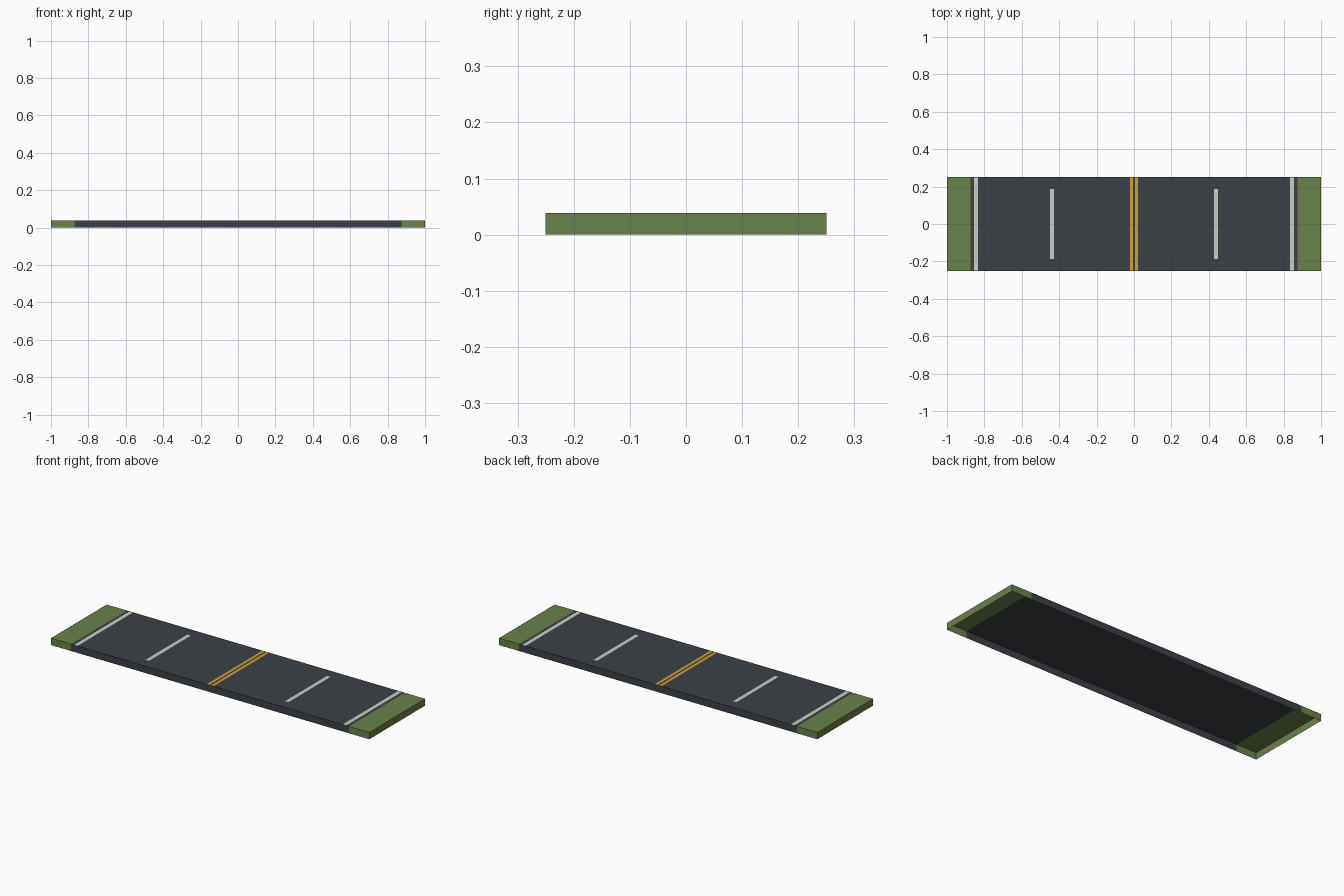
import bpy, bmesh

cube = bpy.data.objects.get("Cube")
if cube:
    bpy.data.objects.remove(cube, do_unlink=True)

HALF_LENGTH, ROAD_EDGE, HALF_DEPTH = 1.0, 0.873, 0.25
SURFACE, PAINT = 0.039, 0.0397


def material(name, rgb):
    m = bpy.data.materials.new(name)
    m.use_nodes = True
    m.diffuse_color = (*rgb, 1)
    bsdf = next(n for n in m.node_tree.nodes if n.type == 'BSDF_PRINCIPLED')
    bsdf.inputs["Base Color"].default_value = (*rgb, 1)
    bsdf.inputs["Roughness"].default_value = 0.9
    return m


asphalt = material("asphalt", (0.045, 0.051, 0.061))
grass = material("grass", (0.141, 0.223, 0.07))
white = material("white paint", (0.61, 0.61, 0.57))
yellow = material("yellow paint", (0.61, 0.36, 0.035))


def finish(name, bm, mat):
    mesh = bpy.data.meshes.new(name)
    bm.to_mesh(mesh)
    bm.free()
    mesh.materials.append(mat)
    obj = bpy.data.objects.new(name, mesh)
    bpy.context.collection.objects.link(obj)


def shell(name, x0, x1, mat):
    """Hollow slab section, open below and where it joins its neighbour."""
    bm = bmesh.new()
    bmesh.ops.create_cube(bm, size=1)
    for v in bm.verts:
        v.co.x = x0 if v.co.x < 0 else x1
        v.co.y *= 2 * HALF_DEPTH
        v.co.z = SURFACE if v.co.z > 0 else 0
    hidden = [f for f in bm.faces if f.normal.z < -0.5 or
              (abs(f.normal.x) > 0.5 and abs(f.calc_center_median().x) < HALF_LENGTH - 0.01)]
    bmesh.ops.delete(bm, geom=hidden, context='FACES')
    finish(name, bm, mat)


def stripe(name, x, width, half_depth, mat):
    """Painted line lying just above the road."""
    bm = bmesh.new()
    bmesh.ops.create_grid(bm, x_segments=1, y_segments=1, size=1)
    for v in bm.verts:
        v.co = (x + v.co.x * width / 2, v.co.y * half_depth, PAINT)
    finish(name, bm, mat)


# Road bed and grass verges
shell("road", -ROAD_EDGE, ROAD_EDGE, asphalt)
shell("left_verge", ROAD_EDGE, HALF_LENGTH, grass)
shell("right_verge", -HALF_LENGTH, -ROAD_EDGE, grass)

# Lane markings on both halves
for side, sign in (("left", 1), ("right", -1)):
    stripe(side + "_edge_line", sign * 0.844, 0.022, HALF_DEPTH, white)
    stripe(side + "_lane_dash", sign * 0.4385, 0.022, 0.1875, white)
    stripe(side + "_centre_line", sign * 0.0135, 0.016, HALF_DEPTH, yellow)
